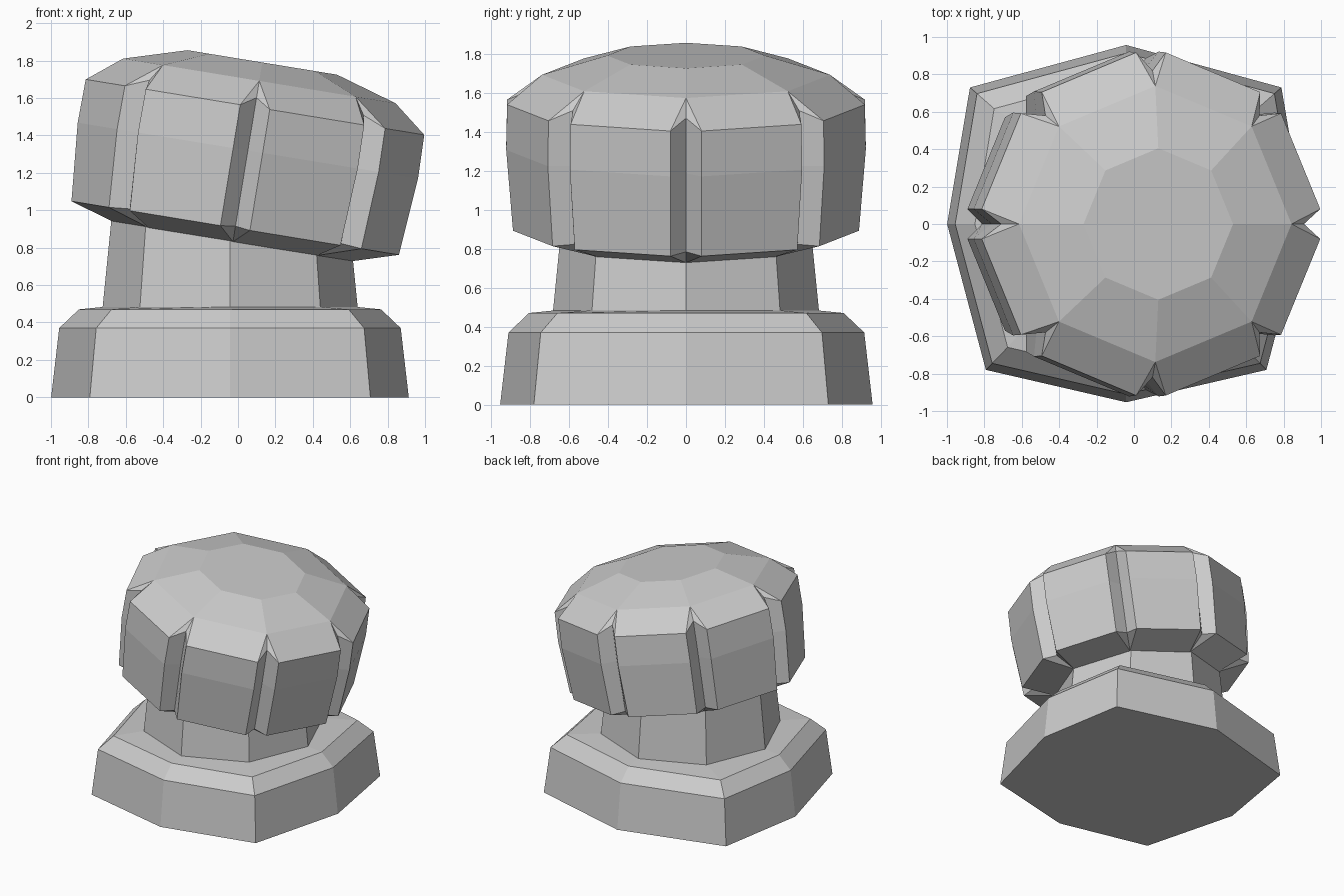
import bpy, bmesh
from math import radians, sin, cos, pi
from mathutils import Matrix

if "Cube" in bpy.data.objects:
    bpy.data.objects.remove(bpy.data.objects["Cube"])


def loft(name, rings, matrix=Matrix()):
    """Skin a stack of closed rings and cap both ends."""
    bm = bmesh.new()
    loops = [[bm.verts.new(p) for p in ring] for ring in rings]
    n = len(loops[0])
    for a, b in zip(loops, loops[1:]):
        for i in range(n):
            j = (i + 1) % n
            bm.faces.new((a[i], a[j], b[j], b[i]))
    bm.faces.new(loops[0][::-1])
    bm.faces.new(loops[-1])
    bmesh.ops.remove_doubles(bm, verts=bm.verts, dist=0.0005)
    bmesh.ops.recalc_face_normals(bm, faces=bm.faces)
    bm.transform(matrix)
    mesh = bpy.data.meshes.new(name)
    bm.to_mesh(mesh)
    bm.free()
    obj = bpy.data.objects.new(name, mesh)
    bpy.context.collection.objects.link(obj)
    return obj


def octagon(r, z):
    return [(r * cos(i * pi / 4), r * sin(i * pi / 4), z) for i in range(8)]


def notched(r, z, half=0.0, r_in=None, z_in=None):
    """Octagon ring whose corners are split by a V groove."""
    r_in = r if r_in is None else r_in
    z_in = z if z_in is None else z_in
    pts = []
    for i in range(8):
        c, s = cos(i * pi / 4), sin(i * pi / 4)
        for rad, lat, h in ((r, -half, z), (r_in, 0, z_in), (r, half, z)):
            pts.append((rad * c - lat * s, rad * s + lat * c, h))
    return pts


CX = -0.042

# Stepped base plinth, slightly irregular octagon
outline = [(0.955, 0), (0.83, 0.73), (0, 0.957), (-0.835, 0.73),
           (-0.957, 0), (-0.75, -0.78), (0, -0.953), (0.75, -0.78)]
base_rings = [[(x * s, y * s, z) for x, y in outline]
              for s, z in ((1, 0), (0.955, 0.37), (0.845, 0.47))]
base_rings.append(octagon(0.66, 0.485))
loft("base", base_rings, Matrix.Translation((CX, 0, 0)))

# Tapered neck
loft("neck", [octagon(0.683, 0.47), octagon(0.625, 1.05)],
     Matrix.Translation((CX, 0, 0)))

# Tilted cap with a faceted dome and eight grooves
W = 0.08
cap_rings = [
    notched(0.645, -0.074),
    notched(0.887, 0.0, W, 0.81, 0.01),
    notched(0.922, 0.42, W, 0.825),
    notched(0.917, 0.655, W, 0.82, 0.706),
    notched(0.738, 0.797),
    notched(0.405, 0.897),
]
tilt = Matrix.Translation((-0.015, 0, 0.905)) @ Matrix.Rotation(radians(9.3), 4, 'Y')
loft("cap", cap_rings, tilt)
